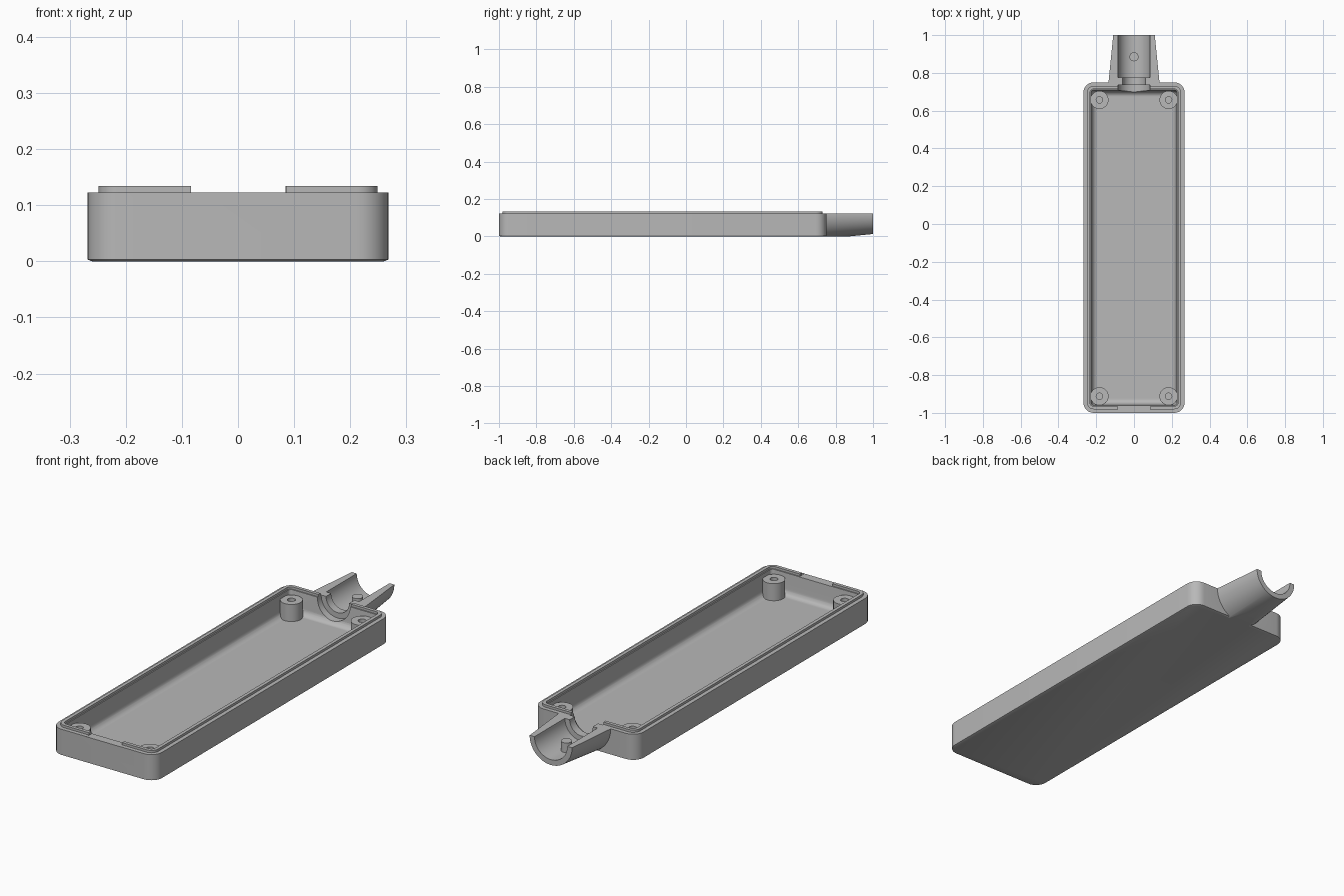
import bpy, bmesh, math
from mathutils import Matrix, Vector

if "Cube" in bpy.data.objects:
    bpy.data.objects.remove(bpy.data.objects["Cube"], do_unlink=True)

grey = bpy.data.materials.new("grey_plastic")
grey.use_nodes = True
grey.diffuse_color = (0.48, 0.48, 0.48, 1)
grey.node_tree.nodes["Principled BSDF"].inputs["Base Color"].default_value = grey.diffuse_color

RIM, FLOOR = 0.123, 0.025
WIDTH, LENGTH, MID_Y = 0.268, 0.875, -0.125


def finish(bm, name):
    bmesh.ops.recalc_face_normals(bm, faces=bm.faces)
    mesh = bpy.data.meshes.new(name)
    bm.to_mesh(mesh)
    bm.free()
    mesh.materials.append(grey)
    obj = bpy.data.objects.new(name, mesh)
    bpy.context.collection.objects.link(obj)
    return obj


def loft(rings, name):
    bm = bmesh.new()
    loops = [[bm.verts.new(p) for p in ring] for ring in rings]
    for a, b in zip(loops, loops[1:]):
        for i in range(len(a)):
            j = (i + 1) % len(a)
            bm.faces.new((a[i], a[j], b[j], b[i]))
    bm.faces.new(loops[0])
    bm.faces.new(loops[-1])
    return finish(bm, name)


def rounded_ring(inset, z, steps=8):
    hx, hy, r = WIDTH - inset, LENGTH - inset, max(0.055 - inset, 0.015)
    pts = []
    for q, (sx, sy) in enumerate([(1, 1), (-1, 1), (-1, -1), (1, -1)]):
        for k in range(steps + 1):
            a = math.pi / 2 * (q + k / steps)
            pts.append((sx * (hx - r) + r * math.cos(a),
                        MID_Y + sy * (hy - r) + r * math.sin(a), z))
    return pts


def lathe_y(profile, name, n=64):
    turn = [2 * math.pi * (i + 0.5) / n for i in range(n)]
    return loft([[(r * math.cos(a), y, RIM + r * math.sin(a)) for a in turn]
                 for y, r in profile], name)


def post(name, x, y, r, z0, z1, n=32):
    turn = [2 * math.pi * i / n for i in range(n)]
    return loft([[(x + r * math.cos(a), y + r * math.sin(a), z) for a in turn]
                 for z in (z0, z1)], name)


def box(name, lo, hi):
    bm = bmesh.new()
    lo, hi = Vector(lo), Vector(hi)
    bmesh.ops.create_cube(bm, size=1, matrix=Matrix.Translation((lo + hi) / 2)
                          @ Matrix.Diagonal((*(hi - lo), 1)))
    return finish(bm, name)


def combine(target, other, operation):
    mod = target.modifiers.new(operation.lower(), "BOOLEAN")
    mod.operation, mod.solver, mod.object = operation, "EXACT", other
    bpy.context.view_layer.objects.active = target
    bpy.ops.object.modifier_apply(modifier=mod.name)
    bpy.data.objects.remove(other, do_unlink=True)


# Tray: outer wall, raised lip, tapered cavity with a filleted floor
section = [(0.008, 0), (0, 0.003), (0, RIM), (0.019, RIM), (0.019, 0.134),
           (0.035, 0.134), (0.035, RIM), (0.04, RIM), (0.046, 0.053)]
for k in range(1, 7):
    a = math.pi / 2 * k / 6
    section.append((0.074 - 0.028 * math.cos(a), 0.053 - 0.028 * math.sin(a)))
tray = loft([rounded_ring(i, z) for i, z in section], "tray")

# Tapered half-round spout, trimmed at the rim and the base
spout = lathe_y([(0.735, 0.1365), (1.0, 0.11)], "spout")
combine(spout, box("trim", (-0.3, 0.6, 0), (0.3, 1.1, RIM)), "INTERSECT")
combine(tray, spout, "UNION")

# Stepped bore with a narrow collar, and the gap in the front lip
bore = [(0.7, 0.085), (0.737, 0.085), (0.737, 0.06), (0.775, 0.06), (0.775, 0.085), (1.1, 0.085)]
combine(tray, lathe_y(bore, "bore"), "DIFFERENCE")
combine(tray, box("lip_gap", (-0.084, -1.1, RIM - 0.0005), (0.086, -0.9, 0.2)), "DIFFERENCE")

# Corner screw bosses with blind holes
for x in (-0.183, 0.183):
    for y in (-0.912, 0.657):
        combine(tray, post("boss", x, y, 0.048, 0.012, 0.105), "UNION")
        combine(tray, post("screw_hole", x, y, 0.017, 0.04, 0.2, 20), "DIFFERENCE")

# Locating peg in the spout channel
combine(tray, post("peg", 0, 0.885, 0.024, 0.028, 0.083, 16), "UNION")

tray.name = "enclosure_half"
bpy.ops.object.select_all(action="DESELECT")
tray.select_set(True)
bpy.context.view_layer.objects.active = tray
bpy.ops.object.shade_smooth_by_angle(angle=math.radians(30))
